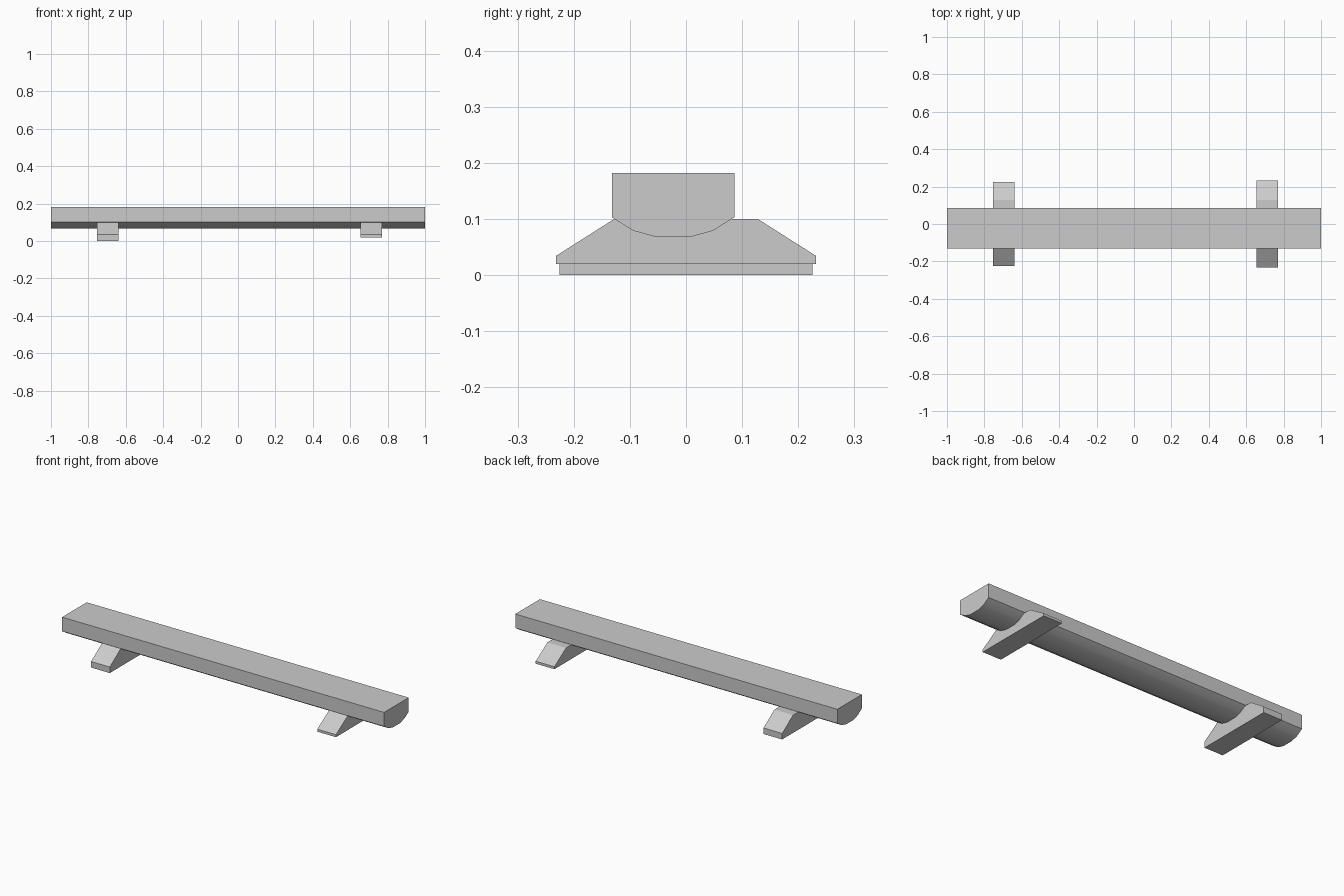
import bpy, bmesh, math

if "Cube" in bpy.data.objects:
    bpy.data.objects.remove(bpy.data.objects["Cube"])


def extrude_profile(name, profile, x0, x1):
    """Closed prism: a (y, z) profile swept along x."""
    bm = bmesh.new()
    face = bm.faces.new([bm.verts.new((x0, y, z)) for y, z in profile])
    result = bmesh.ops.extrude_face_region(bm, geom=[face])
    moved = [v for v in result["geom"] if isinstance(v, bmesh.types.BMVert)]
    bmesh.ops.translate(bm, verts=moved, vec=(x1 - x0, 0, 0))
    bmesh.ops.recalc_face_normals(bm, faces=bm.faces)
    mesh = bpy.data.meshes.new(name)
    bm.to_mesh(mesh)
    bm.free()
    obj = bpy.data.objects.new(name, mesh)
    bpy.context.collection.objects.link(obj)
    return obj


# Half-log seat: flat top, straight sides, rounded underside
center_y = -0.023
half = [(0.109, 0.182), (0.109, 0.103), (0.071, 0.079), (0.031, 0.068)]
seat_profile = [(center_y + y, z) for y, z in half]
seat_profile += [(center_y - y, z) for y, z in reversed(half)]
seat = extrude_profile("seat", seat_profile, -1.0, 1.0)

# Smooth the rounded underside only, keeping the corners sharp
bpy.context.view_layer.objects.active = seat
seat.select_set(True)
bpy.ops.object.shade_smooth_by_angle(angle=math.radians(30))
seat.select_set(False)


# Tapered cross feet, the left one taller than the right one
def foot(name, x0, x1, half_depth, bottom):
    side = [(half_depth, bottom), (half_depth, 0.034), (0.128, 0.1)]
    profile = side + [(-y, z) for y, z in reversed(side)]
    return extrude_profile(name, profile, x0, x1)


foot("left_foot", -0.755, -0.639, 0.225, 0.0)
foot("right_foot", 0.655, 0.771, 0.232, 0.02)
